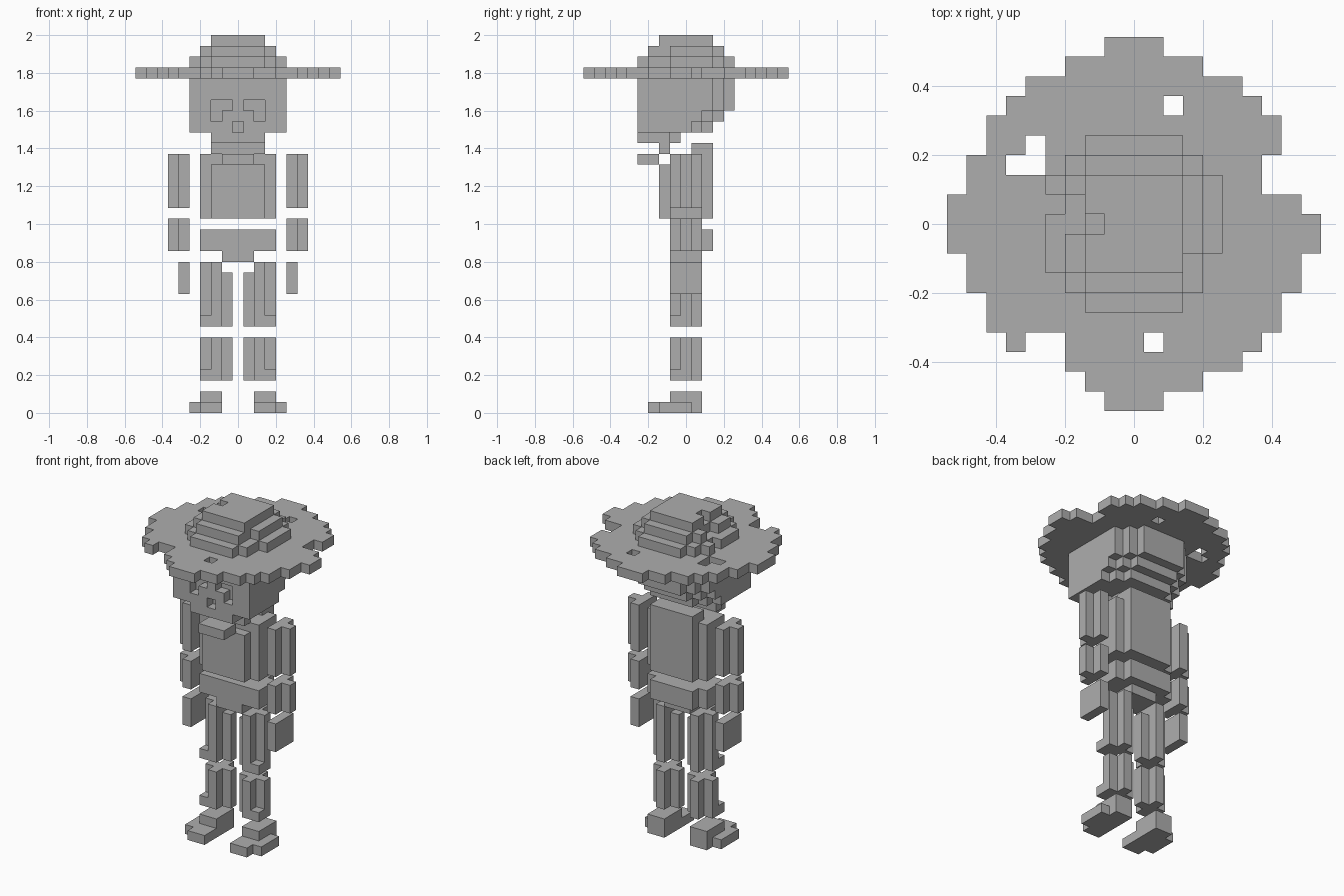
import bpy, bmesh
from mathutils import Vector

cube = bpy.data.objects.get("Cube")
if cube:
    bpy.data.objects.remove(cube, do_unlink=True)

U = 2 / 35  # edge of one block

grey = bpy.data.materials.new("plain_grey")
grey.use_nodes = True
grey.diffuse_color = (0.42, 0.42, 0.42, 1)
grey.node_tree.nodes["Principled BSDF"].inputs["Base Color"].default_value = grey.diffuse_color


def box(x0, x1, y0, y1, z0, z1):
    """Blocks from first to last, x and y inclusive, z as lower and upper edge."""
    return {(x, y, z) for x in range(x0, x1 + 1)
            for y in range(y0, y1 + 1) for z in range(z0, z1)}


def build(name, cells):
    """Skin a set of blocks with only its outside faces."""
    bm = bmesh.new()
    for c in cells:
        for axis in range(3):
            for sign in (-1, 1):
                n = [0, 0, 0]
                n[axis] = sign
                if tuple(a + b for a, b in zip(c, n)) in cells:
                    continue
                u, v = Vector(), Vector()
                u[(axis + 1) % 3] = 0.5
                v[(axis + 2) % 3] = 0.5 * sign
                mid = Vector(c) + Vector((0, 0, 0.5)) + Vector(n) / 2
                corners = (mid - u - v, mid + u - v, mid + u + v, mid - u + v)
                bm.faces.new([bm.verts.new(p * U) for p in corners])
    bmesh.ops.remove_doubles(bm, verts=bm.verts, dist=U / 100)
    mesh = bpy.data.meshes.new(name)
    bm.to_mesh(mesh)
    bm.free()
    mesh.materials.append(grey)
    bpy.context.collection.objects.link(bpy.data.objects.new(name, mesh))


def pair(name, cells):
    build("left_" + name, cells)
    build("right_" + name, {(-x, y, z) for x, y, z in cells})


# Legs: cross-shaped columns with a ledge at the outer front corner
def leg(z0, z1, inner_top):
    return box(2, 2, -1, 1, z0, z1) | box(1, 1, 0, 0, z0, inner_top) | \
        box(3, 3, 0, 0, z0, z1) | box(3, 3, -1, -1, z0, z0 + 1)


pair("foot", box(2, 3, -3, 1, 0, 1) | box(4, 4, -2, 0, 0, 1) | box(2, 3, -1, 1, 1, 2))
pair("lower_leg", leg(3, 7, 7))
pair("upper_leg", leg(8, 14, 13))


# Arms: a flat slab with a ridge down the outside
def arm(z0, z1):
    return box(5, 5, -1, 1, z0, z1) | box(6, 6, 0, 0, z0, z1)


pair("hand", box(5, 5, -1, 1, 11, 14))
pair("forearm", arm(15, 18))
pair("upper_arm", arm(19, 24))

# Body
build("pelvis", box(-3, 3, -1, 1, 15, 17) | box(-2, 2, 2, 2, 15, 17) | box(-1, 1, -1, 1, 14, 15))
build("torso", box(-3, 3, -1, 1, 18, 24) | box(-2, 2, -2, -2, 18, 23)
      | box(-2, 2, 2, 2, 18, 25) | box(-2, 2, 1, 1, 24, 25))

# Head: the back steps out as it rises, and its corners step in
head = set()
for z in range(26, 31):
    reach = min(z - 26, 2)
    for half, back in ((4, 0), (3, 1), (2, 2)):
        head |= box(-half, half, -4, back + reach, z, z + 1)
head |= box(-2, 2, -4, -2, 25, 26) | box(-1, 1, -1, -1, 25, 26)

# Eye and mouth hollows
for s in (-1, 1):
    head -= {(2 * s, -4, 27), (2 * s, -4, 28), (s, -4, 28)}
head -= {(0, -4, 26)}
build("head", head)
build("chin", box(-2, 2, -2, -2, 24, 25))
build("beard_tip", box(-1, 1, -4, -3, 23, 24))

# Hat brim: first and last block of each row, from back to front, with holes
rows = [(-1, 1), (-3, 3), (-5, 5), (-6, 6), (-7, 7), (-7, 7), (-8, 6), (-8, 6),
        (-9, 8), (-9, 9), (-9, 9), (-8, 8), (-8, 8), (-7, 7), (-7, 7), (-6, 6),
        (-3, 5), (-2, 3), (-1, 1)]
brim = set()
for i, (first, last) in enumerate(rows):
    brim |= box(first, last, 9 - i, 9 - i, 31, 32)
brim -= {(2, 6, 31), (-5, 3, 31), (-5, 4, 31), (-6, 3, 31), (1, -6, 31),
         (-5, -6, 31), (-4, -6, 31)}
build("hat_brim", brim)

# Hat crown: three shrinking tiers with worn gaps
crown = box(-2, 2, -2, 2, 34, 35)
for half, z in ((4, 32), (3, 33)):
    for cut in range(half - 1):
        if half - cut >= 2 and cut <= half - 2:
            crown |= box(cut - half, half - cut, -2 - cut, 2 + cut, z, z + 1) \
                if 2 + cut <= half else set()
crown -= {(-4, 1, 32), (4, -2, 32), (-3, 0, 33), (-3, 1, 33), (3, -2, 33), (-2, 0, 34)}
build("hat_crown", crown)
